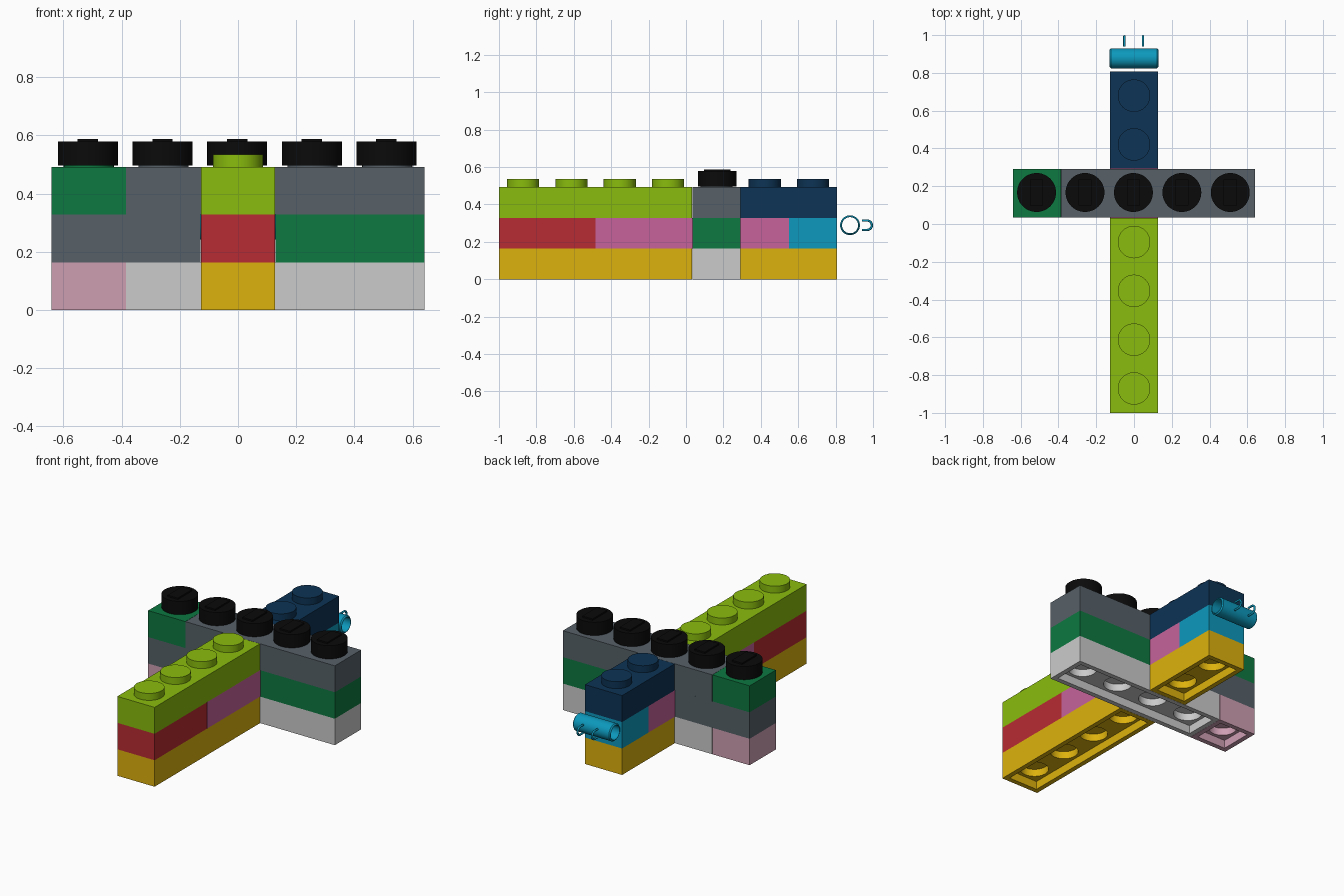
import bpy, bmesh, math
from mathutils import Matrix, Vector, Color

if "Cube" in bpy.data.objects:
    bpy.data.objects.remove(bpy.data.objects["Cube"])

PX, PY, H = 0.2564, 0.2584, 0.164   # stud pitch in x and y, brick height
X0, Y0 = -0.641, -1.0               # grid origin (5 columns in x, 7 rows in y)
COL = {"yellow": (.87, .70, .05), "white": (.82, .815, .805), "rose": (.81, .62, .70),
       "red": (.72, .17, .20), "magenta": (.78, .39, .61), "grey": (.34, .38, .41),
       "green": (.05, .47, .25), "lime": (.54, .74, .05), "navy": (.05, .20, .33),
       "cyan": (.05, .60, .74), "black": (.04, .04, .04)}
MATS = {}


def paint(ob, color):
    if color not in MATS:
        MATS[color] = bpy.data.materials.new(color)
        lin = Color(COL[color]).from_srgb_to_scene_linear()
        MATS[color].diffuse_color = (*lin, 1)
    ob.data.materials.clear()
    ob.data.materials.append(MATS[color])


def box(bm, lo, hi):
    lo, hi = Vector(lo), Vector(hi)
    bmesh.ops.create_cube(bm, size=1, matrix=Matrix.Translation((lo + hi) / 2)
                          @ Matrix.Diagonal((*(hi - lo), 1)))


def disc(bm, x, y, z0, z1, r, n=40):
    bmesh.ops.create_cone(bm, cap_ends=True, segments=n, radius1=r, radius2=r,
                          depth=z1 - z0, matrix=Matrix.Translation((x, y, (z0 + z1) / 2)))


def make(name, bm):
    me = bpy.data.meshes.new(name)
    bm.to_mesh(me)
    bm.free()
    ob = bpy.data.objects.new(name, me)
    bpy.context.collection.objects.link(ob)
    return ob


def brick(name, color, col, row, layer, nx, ny):
    """Studded brick, hollow below, with a round socket under each stud."""
    body, cut = bmesh.new(), bmesh.new()
    x, y, z = X0 + col * PX, Y0 + row * PY, layer * H
    g, w = 0.0006, 0.03
    box(body, (x + g, y + g, z), (x + nx * PX - g, y + ny * PY - g, z + H))
    box(cut, (x + w, y + w, z - .02), (x + nx * PX - w, y + ny * PY - w, z + .05))
    for i in range(nx):
        for j in range(ny):
            cx, cy = x + (i + .5) * PX, y + (j + .5) * PY
            disc(body, cx, cy, z + H - .02, z + H + .043, .086)
            disc(cut, cx, cy, z + .03, z + .095, .08)
    ob, cutter = make(name, body), make(name + "_cutter", cut)
    mod = ob.modifiers.new("hollow", 'BOOLEAN')
    mod.operation, mod.solver, mod.use_self, mod.object = 'DIFFERENCE', 'EXACT', True, cutter
    bpy.context.view_layer.update()
    ev = ob.evaluated_get(bpy.context.evaluated_depsgraph_get())
    me = bpy.data.meshes.new_from_object(ev)
    ob.modifiers.clear()
    ob.data = me
    bpy.data.objects.remove(cutter)
    paint(ob, color)
    return ob


# bricks: name, colour, column, row, layer, length in x, length in y
parts = [brick(*b) for b in (
    ("base_front", "yellow", 2, 0, 0, 1, 4),
    ("base_back", "yellow", 2, 5, 0, 1, 2),
    ("base_cross", "white", 1, 4, 0, 4, 1),
    ("base_cross_end", "rose", 0, 4, 0, 1, 1),
    ("middle_front", "red", 2, 0, 1, 1, 2),
    ("middle_core", "magenta", 2, 2, 1, 1, 4),
    ("middle_left", "grey", 0, 4, 1, 2, 1),
    ("middle_right", "green", 3, 4, 1, 2, 1),
    ("middle_back", "cyan", 2, 6, 1, 1, 1),
    ("top_front", "lime", 2, 0, 2, 1, 4),
    ("top_cross", "grey", 1, 4, 2, 4, 1),
    ("top_cross_end", "green", 0, 4, 2, 1, 1),
    ("top_back", "navy", 2, 5, 2, 1, 2))]

# round black buttons with a plain raised bar, one on each cross stud
for i in range(5):
    bm = bmesh.new()
    cx, cy = X0 + (i + .5) * PX - .003, Y0 + 4.5 * PY + .004
    disc(bm, cx, cy, .497, .579, .103, 48)
    box(bm, (cx - .035, cy - .07, .57), (cx + .035, cy + .07, .588))
    ob = make(f"button_{i + 1}", bm)
    paint(ob, "black")
    parts.append(ob)

# hollow tube behind the back brick
bm = bmesh.new()
n, ty, tz = 40, .877, .289
prof = [(-.122, .053), (-.129, .046), (-.129, .043), (.129, .043), (.129, .046), (.122, .053)]
rings = [[bm.verts.new((x, ty + r * math.cos(a * math.tau / n), tz + r * math.sin(a * math.tau / n)))
          for a in range(n)] for x, r in prof]
for k in range(len(rings)):
    a, b = rings[k], rings[(k + 1) % len(rings)]
    for i in range(n):
        j = (i + 1) % n
        bm.faces.new((a[i], a[j], b[j], b[i]))
bmesh.ops.recalc_face_normals(bm, faces=bm.faces)
tube = make("tube", bm)
paint(tube, "cyan")
parts.append(tube)

# two thin wire loops behind the tube
for side, x in (("left", -.051), ("right", .048)):
    cu = bpy.data.curves.new(f"wire_loop_{side}", 'CURVE')
    cu.dimensions, cu.bevel_depth, cu.bevel_resolution, cu.use_fill_caps = '3D', .006, 2, True
    pts = [(.940, tz + .025)]
    pts += [(.969 + .025 * math.sin(t * math.pi / 12), tz + .025 * math.cos(t * math.pi / 12))
            for t in range(13)]
    pts.append((.940, tz - .025))
    sp = cu.splines.new('POLY')
    sp.points.add(len(pts) - 1)
    for p, (y, z) in zip(sp.points, pts):
        p.co = (x, y, z, 1)
    ob = bpy.data.objects.new(cu.name, cu)
    bpy.context.collection.objects.link(ob)
    paint(ob, "cyan")

# smooth the round sides, keep the edges crisp
bpy.ops.object.select_all(action='DESELECT')
for ob in parts:
    ob.select_set(True)
bpy.context.view_layer.objects.active = parts[0]
bpy.ops.object.shade_smooth_by_angle(angle=math.radians(30))

for m in bpy.data.materials:
    if m.users and not m.is_grease_pencil:
        m.use_nodes = True
        m.node_tree.nodes["Principled BSDF"].inputs["Base Color"].default_value = m.diffuse_color
